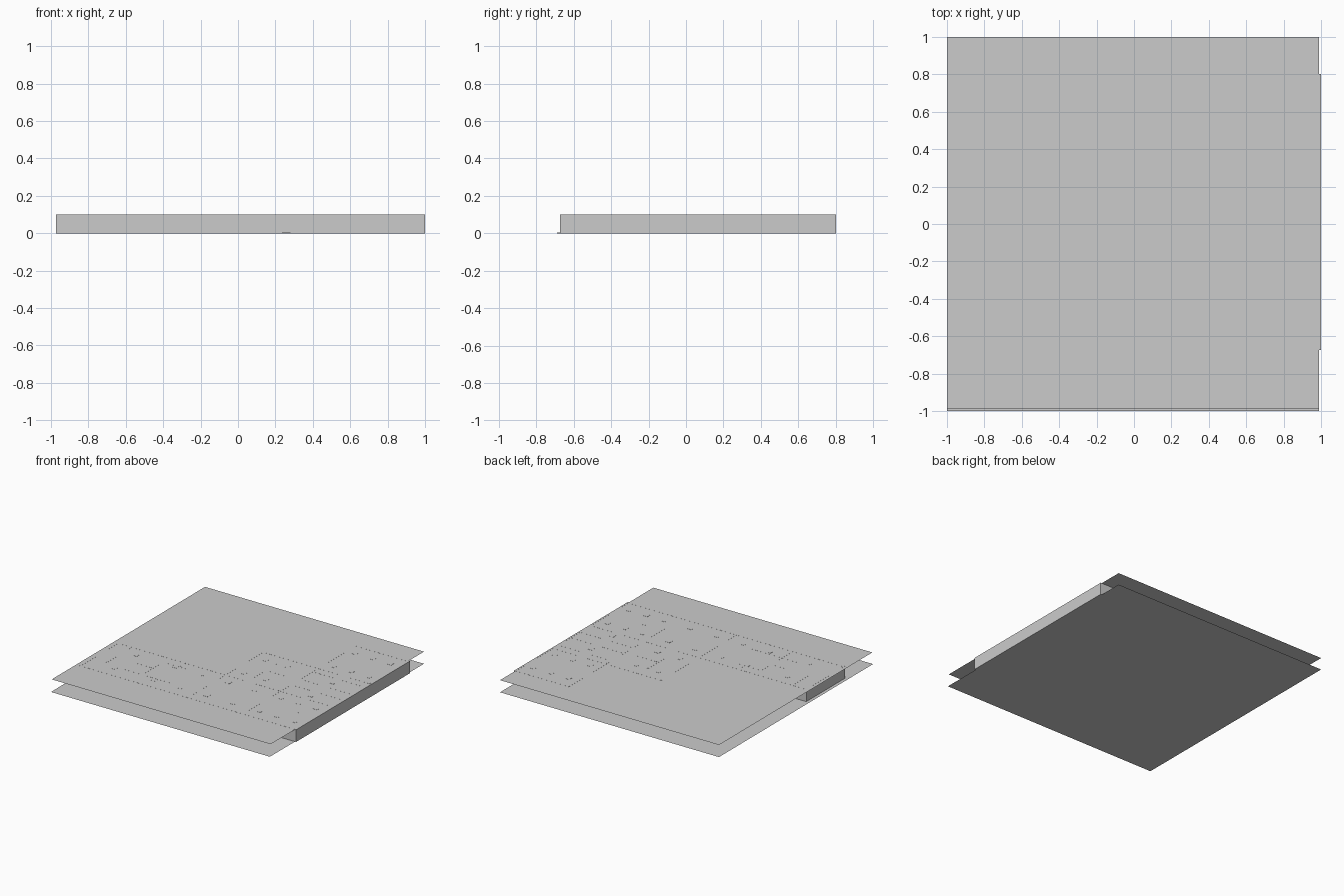
import bpy, bmesh
from mathutils import Matrix, Vector

if "Cube" in bpy.data.objects:
    bpy.data.objects.remove(bpy.data.objects["Cube"])

H = 0.1      # storey height
T = 0.014    # wall thickness


def finish(name, bm):
    mesh = bpy.data.meshes.new(name)
    bm.to_mesh(mesh)
    bm.free()
    ob = bpy.data.objects.new(name, mesh)
    bpy.context.collection.objects.link(ob)
    return ob


def add_box(bm, x0, x1, y0, y1, z0, z1):
    m = Matrix.Translation(((x0 + x1) / 2, (y0 + y1) / 2, (z0 + z1) / 2))
    m = m @ Matrix.Diagonal((x1 - x0, y1 - y0, z1 - z0, 1))
    bmesh.ops.create_cube(bm, size=1, matrix=m)


def sheet(name, y0, z):
    bm = bmesh.new()
    pts = [(-1, y0), (0.99, y0), (0.99, 1), (-1, 1)]
    bm.faces.new([bm.verts.new((x, y, z)) for x, y in pts])
    return finish(name, bm)


def wall_x(bm, y, *spans):
    for a, b in spans:
        add_box(bm, a, b, y - T / 2, y + T / 2, 0, H)


def wall_y(bm, x, *spans):
    for a, b in spans:
        add_box(bm, x - T / 2, x + T / 2, a, b, 0, H)


# floor and ceiling sheets
sheet("floor", -1.0, 0)
sheet("ceiling", -0.99, H - 0.0005)

# stepped outer walls
L, R, F, B = -0.965, 0.993, -0.667, 0.795
outline = [(L, F), (R, F), (R, B), (0.51, B), (0.51, 0.31),
           (0.01, 0.31), (0.01, -0.18), (L, -0.18)]
bm = bmesh.new()
for (xa, ya), (xb, yb) in zip(outline, outline[1:] + outline[:1]):
    if ya == yb:
        wall_x(bm, ya, (min(xa, xb) - T / 2, max(xa, xb) + T / 2))
    else:
        wall_y(bm, xa, (min(ya, yb) + T / 2, max(ya, yb) - T / 2))
finish("outer_walls", bm)

# west wing partitions
bm = bmesh.new()
wall_y(bm, -0.84, (-0.51, -0.19))
wall_y(bm, -0.50, (-0.62, -0.26))
wall_x(bm, -0.53, (-0.66, -0.22))
wall_x(bm, -0.39, (-0.64, -0.51))
wall_x(bm, -0.26, (-0.49, -0.29))
wall_y(bm, -0.35, (-0.25, -0.19))
wall_y(bm, 0.01, (-0.66, -0.56), (-0.48, -0.19))
finish("west_partitions", bm)

# central partitions
bm = bmesh.new()
wall_x(bm, -0.18, (0.02, 0.20), (0.28, 0.50))
wall_y(bm, 0.21, (-0.10, 0.20))
wall_x(bm, 0.06, (0.22, 0.40))
wall_y(bm, 0.51, (-0.60, -0.05), (0.03, 0.30))
finish("central_partitions", bm)

# east corridor partitions
bm = bmesh.new()
for y in (-0.18, -0.04, 0.08, 0.24, 0.31):
    wall_x(bm, y, (0.52, 0.70), (0.78, 0.985))
finish("east_partitions", bm)

# square ceiling panels
spots = [(x, y) for x in (-0.73, -0.37, -0.13, 0.11, 0.35, 0.59, 0.75, 0.91)
         for y in (-0.28, -0.56)]
spots += [(x, y) for x in (0.11, 0.31) for y in (-0.08, 0.2)]
spots += [(x, y) for x in (0.59, 0.75, 0.91) for y in (0.4, 0.68)]
spots += [(0.75, 0.16), (0.75, -0.12)]
bm = bmesh.new()
for x, y in spots:
    add_box(bm, x - 0.018, x + 0.018, y - 0.018, y + 0.018, H - 0.004, H + 0.0005)
finish("ceiling_panels", bm)

# slim posts in the two large east rooms
bm = bmesh.new()
for x in (0.67, 0.83):
    for y in (-0.42, 0.54):
        add_box(bm, x - 0.011, x + 0.011, y - 0.011, y + 0.011, 0, H)
finish("room_posts", bm)

# front door sill
bm = bmesh.new()
add_box(bm, 0.235, 0.28, -0.69, -0.667, 0, 0.005)
finish("door_sill", bm)
